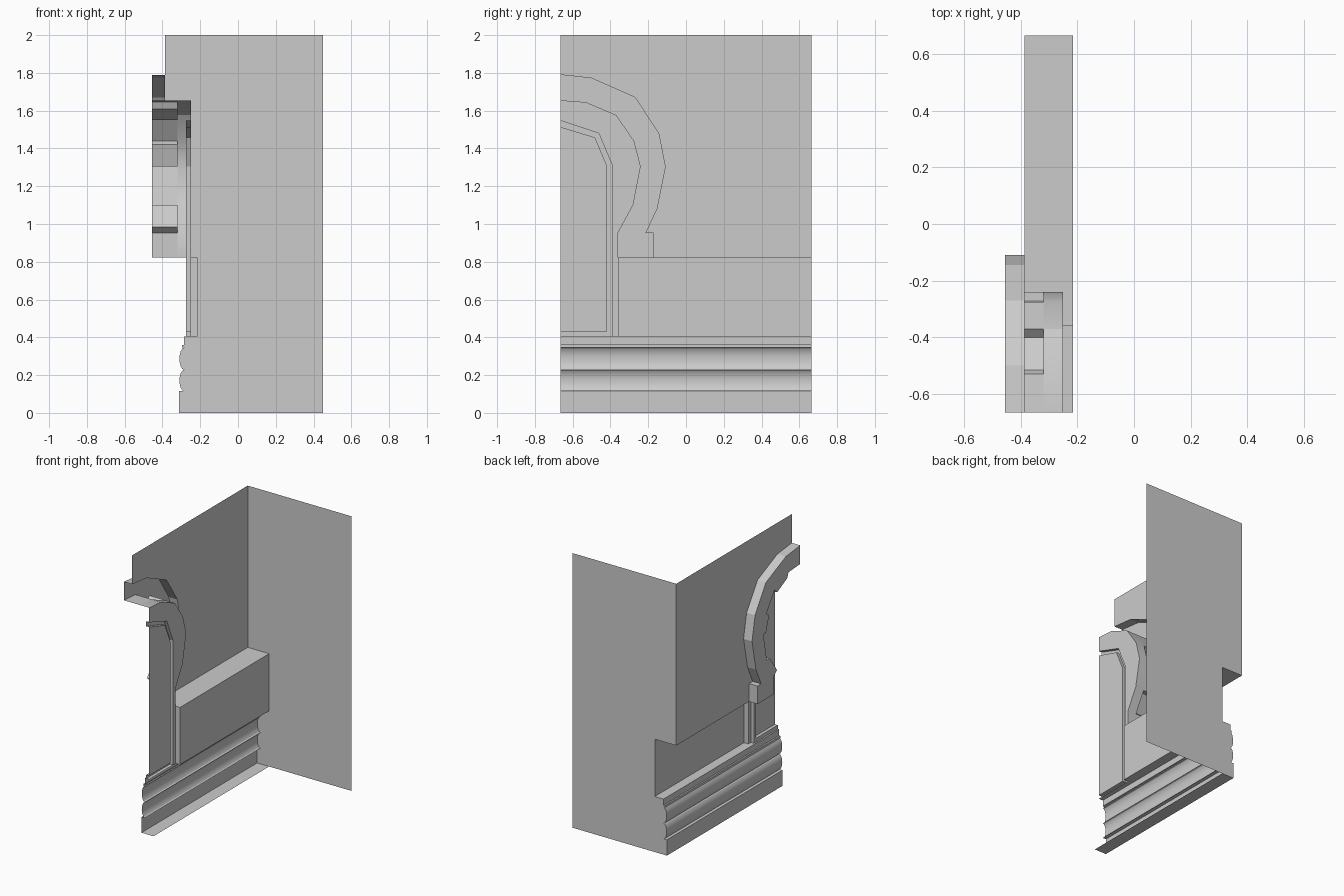
import bpy, math
from mathutils import Vector

if "Cube" in bpy.data.objects:
    bpy.data.objects.remove(bpy.data.objects["Cube"])

# Key planes
Y0, Y1 = -0.665, 0.665
WALL, TRIM, STONE, PANEL, FRAME, LOWER = -0.387, -0.455, -0.32, -0.25, -0.274, -0.215
LEDGE, BASE = 0.822, 0.405


def make(name, verts, faces, toward=None, smooth=False):
    """Mesh object; each face is wound to face the given direction."""
    me = bpy.data.meshes.new(name)
    me.from_pydata(verts, [], faces)
    if toward:
        for p in me.polygons:
            if p.normal.dot(Vector(toward)) < 0:
                p.flip()
    ob = bpy.data.objects.new(name, me)
    bpy.context.collection.objects.link(ob)
    if smooth:
        bpy.ops.object.select_all(action='DESELECT')
        ob.select_set(True)
        bpy.context.view_layer.objects.active = ob
        bpy.ops.object.shade_smooth_by_angle(angle=math.radians(32))
    return ob


def plate(name, yz, x, side=-1):
    """Flat polygon at constant x."""
    return make(name, [(x, y, z) for y, z in yz], [range(len(yz))], (side, 0, 0))


def strip(name, yz, xa, xb, flip=False, smooth=False):
    """A y-z path swept between two x positions."""
    n = len(yz)
    verts = [(xa, y, z) for y, z in yz] + [(xb, y, z) for y, z in yz]
    faces = [(i, i + 1, n + i + 1, n + i) for i in range(n - 1)]
    if flip:
        faces = [f[::-1] for f in faces]
    return make(name, verts, faces, smooth=smooth)


def rail(name, xz, smooth=False):
    """An x-z path swept along the whole wall."""
    n = len(xz)
    verts = [(x, y, z) for y in (Y0, Y1) for x, z in xz]
    faces = [(i, n + i, n + i + 1, i + 1) for i in range(n - 1)]
    return make(name, verts, faces, smooth=smooth)


# Arch outlines, from the centre line down to the foot
outer = [(Y0, 1.79), (-0.5, 1.772), (-0.27, 1.67), (-0.145, 1.48), (-0.11, 1.303),
         (-0.155, 1.08), (-0.215, 0.953), (-0.173, 0.953), (-0.173, LEDGE)]
inner = [(Y0, 1.655), (-0.53, 1.645), (-0.37, 1.577), (-0.275, 1.44), (-0.24, 1.305),
         (-0.28, 1.10), (-0.36, 0.953), (-0.36, LEDGE)]

# Stones bulging from every other arch segment
stones = {1: [(-0.515, 1.608), (-0.40, 1.55)],
          3: [(-0.306, 1.42), (-0.272, 1.305)],
          5: [(-0.316, 1.10), (-0.397, 0.985)]}
stepped = []
for i, p in enumerate(inner):
    stepped.append(p)
    stepped += stones.get(i, [])

# Arch trim
plate("arch_face", outer + stepped[::-1], TRIM)
strip("arch_outer_edge", outer, TRIM, WALL)
strip("arch_stepped_reveal", stepped, TRIM, STONE, flip=True)
strip("arch_inner_reveal", inner, STONE, PANEL, flip=True, smooth=True)
for i, s in stones.items():
    plate("arch_stone_back", [inner[i], *s, inner[i + 1]], STONE, side=1)
make("arch_foot_underside",
     [(TRIM, -0.36, LEDGE), (WALL, -0.36, LEDGE), (WALL, -0.173, LEDGE), (TRIM, -0.173, LEDGE)],
     [(0, 1, 2, 3)], (0, 0, -1))

# Side wall with the arch cut out, ledge and lower wall
plate("upper_wall", [(Y0, 2), *outer, (Y1, LEDGE), (Y1, 2)], WALL)
strip("wall_ledge", [(-0.36, LEDGE), (Y1, LEDGE)], WALL, LOWER)
plate("lower_wall", [(-0.36, BASE), (Y1, BASE), (Y1, LEDGE), (-0.36, LEDGE)], LOWER)
strip("lower_wall_return", [(-0.36, BASE), (-0.36, LEDGE)], PANEL, LOWER)

# Door panel, raised frame and door leaf
frame_out = [(-0.39, BASE), (-0.39, 1.31), (-0.462, 1.48), (Y0, 1.548)]
frame_in = [(Y0, 0.432), (-0.417, 0.432), (-0.417, 1.305), (-0.482, 1.458), (Y0, 1.514)]
plate("door_surround", [(-0.36, BASE)] + inner[::-1] + frame_out[::-1], PANEL)
plate("door_frame", [(Y0, BASE)] + frame_out + frame_in[::-1], FRAME)
strip("door_frame_outer_edge", frame_out, FRAME, PANEL, flip=True)
strip("door_frame_inner_edge", frame_in, FRAME, PANEL)
plate("door_leaf", frame_in, PANEL)

# Base moulding with two rounded bands
def bulge(za, zb, depth=0.025, n=8):
    return [(-0.285 - depth * math.sin(math.pi * i / n),
             (za + zb) / 2 - (zb - za) / 2 * math.cos(math.pi * i / n)) for i in range(n + 1)]

profile = ([(LOWER, 0), (-0.312, 0), (-0.312, 0.115)] + bulge(0.115, 0.228)
           + bulge(0.228, 0.345)[1:] + [(-0.296, 0.345), (-0.296, 0.36), (-0.285, 0.36), (-0.285, BASE)])
rail("base_moulding", profile, smooth=True)
strip("base_top", [(-0.36, BASE), (Y1, BASE)], -0.285, LOWER)
strip("base_top_door", [(Y0, BASE), (-0.36, BASE)], -0.285, PANEL)

# End wall, stepped to the moulding profile
end = [(0.45, 0)] + profile[1:] + [(LOWER, BASE), (LOWER, LEDGE), (WALL, LEDGE), (WALL, 2), (0.45, 2)]
make("end_wall", [(x, Y1, z) for x, z in end], [range(len(end))], (0, 1, 0))
